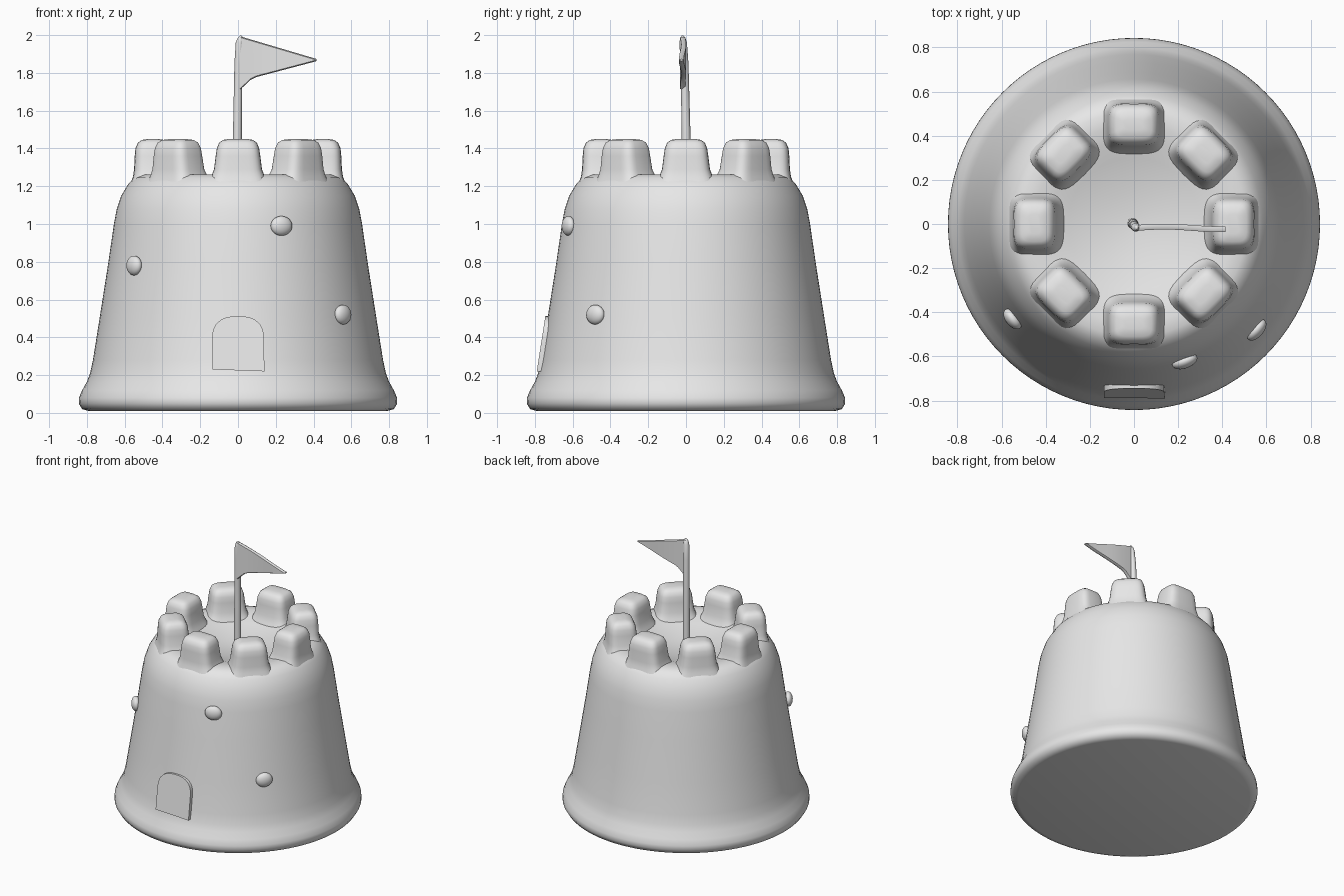
import bpy, bmesh
from math import sin, cos, pi, atan2, hypot
from mathutils import Matrix, Vector

cube = bpy.data.objects.get("Cube")
if cube:
    bpy.data.objects.remove(cube, do_unlink=True)

sand = bpy.data.materials.new("sand_grey")
sand.use_nodes = True
GREY = (0.8, 0.8, 0.8, 1)
sand.diffuse_color = GREY
sand.node_tree.nodes["Principled BSDF"].inputs["Base Color"].default_value = GREY


def finish(bm, name, angle=50):
    bmesh.ops.recalc_face_normals(bm, faces=bm.faces)
    mesh = bpy.data.meshes.new(name)
    bm.to_mesh(mesh)
    bm.free()
    obj = bpy.data.objects.new(name, mesh)
    bpy.context.collection.objects.link(obj)
    mesh.materials.append(sand)
    bpy.ops.object.select_all(action="DESELECT")
    obj.select_set(True)
    bpy.context.view_layer.objects.active = obj
    bpy.ops.object.shade_smooth_by_angle(angle=angle * pi / 180)
    return obj


def loft(bm, rings):
    """Skin a stack of point rings and cap both ends."""
    loops = [[bm.verts.new(p) for p in ring] for ring in rings]
    for a, b in zip(loops, loops[1:]):
        for i in range(len(a)):
            j = (i + 1) % len(a)
            bm.faces.new((a[i], a[j], b[j], b[i]))
    bm.faces.new(loops[0][::-1])
    bm.faces.new(loops[-1])


def circle(r, z, cx=0, cy=0, n=96):
    return [(cx + r * cos(2 * pi * i / n), cy + r * sin(2 * pi * i / n), z) for i in range(n)]


def power(v, e):
    return abs(v) ** e * (1 if v >= 0 else -1)


# Bucket-shaped tower with a flared foot and a shallow dished roof
profile = [(0.79, 0.01), (0.825, 0.02), (0.843, 0.05), (0.842, 0.08), (0.825, 0.12),
           (0.80, 0.165), (0.783, 0.21), (0.768, 0.28), (0.733, 0.5), (0.686, 0.8),
           (0.657, 1.0), (0.642, 1.08), (0.618, 1.15), (0.582, 1.21), (0.55, 1.245),
           (0.51, 1.262), (0.45, 1.262), (0.38, 1.25), (0.3, 1.225), (0.15, 1.19), (0.02, 1.18)]
bm = bmesh.new()
loft(bm, [circle(r, z) for r, z in profile])
finish(bm, "tower")

# Eight rounded battlements: height, half width, inner radius, outer radius
sections = [(1.20, 0.17, 0.30, 0.575), (1.25, 0.142, 0.328, 0.556), (1.29, 0.127, 0.343, 0.55),
            (1.36, 0.118, 0.352, 0.547), (1.40, 0.112, 0.357, 0.543), (1.43, 0.10, 0.37, 0.53),
            (1.445, 0.08, 0.39, 0.51), (1.45, 0.045, 0.425, 0.475)]
for k in range(8):
    bm = bmesh.new()
    rings = []
    for z, w, inner, outer in sections:
        mid, half = (inner + outer) / 2, (outer - inner) / 2
        rings.append([(mid + half * power(cos(t), 0.5), w * power(sin(t), 0.5), z)
                      for t in (2 * pi * i / 32 for i in range(32))])
    loft(bm, rings)
    bmesh.ops.rotate(bm, verts=bm.verts, matrix=Matrix.Rotation(k * pi / 4, 3, "Z"))
    finish(bm, f"battlement_{k + 1}")

# Arched door plate leaning with the wall
arch = [(-0.135, 0.23), (0.14, 0.22)]
arch += [(0.137 * power(cos(t), 0.8), 0.39 + 0.122 * power(sin(t), 0.8))
         for t in (pi * i / 16 for i in range(17))]
bm = bmesh.new()
loft(bm, [[(x, -0.79 + (z - 0.22) * 0.155 + back, z) for x, z in arch] for back in (0.05, 0.004, 0)])
finish(bm, "door", 30)

# Pebbles pressed into the wall
for i, (x, y, z, w, h) in enumerate([(0.23, -0.622, 0.99, 0.06, 0.052),
                                     (-0.55, -0.43, 0.78, 0.054, 0.052),
                                     (0.555, -0.48, 0.52, 0.058, 0.052)]):
    bm = bmesh.new()
    bmesh.ops.create_uvsphere(bm, u_segments=24, v_segments=14, radius=1)
    bmesh.ops.scale(bm, verts=bm.verts, vec=(0.032, w, h))
    turn = Matrix.Rotation(atan2(y, x), 4, "Z")
    bmesh.ops.transform(bm, verts=bm.verts, matrix=Matrix.Translation((x, y, z)) @ turn)
    finish(bm, f"pebble_{i + 1}")

# Flagpole, leaning very slightly
bm = bmesh.new()
loft(bm, [circle(r, z, x, y, 20) for r, z, x, y in
          [(0.025, 1.15, -0.006, 0.003), (0.023, 1.5, -0.003, 0), (0.021, 1.85, 0.002, -0.008),
           (0.02, 1.96, 0.008, -0.015), (0.014, 1.985, 0.012, -0.017), (0.004, 1.998, 0.015, -0.018)]])
finish(bm, "flagpole")

# Rippled pennant
bm = bmesh.new()
steps = 14
rings = []
for i in range(steps + 1):
    t = i / steps
    x = 0.01 + 0.405 * t
    top = 1.994 - 0.12 * t
    low = 1.755 + 0.107 * t - 0.045 * max(0, 1 - 6 * t)
    y = -0.018 + 0.006 * sin(5 * t)
    thick = 0.013
    ring = [(x, y + thick * s, z) for s, z in [(-1, top - 0.006), (0, top), (1, top - 0.006),
                                                (1, low + 0.006), (0, low), (-1, low + 0.006)]]
    rings.append(ring)
loft(bm, rings)
finish(bm, "pennant")
